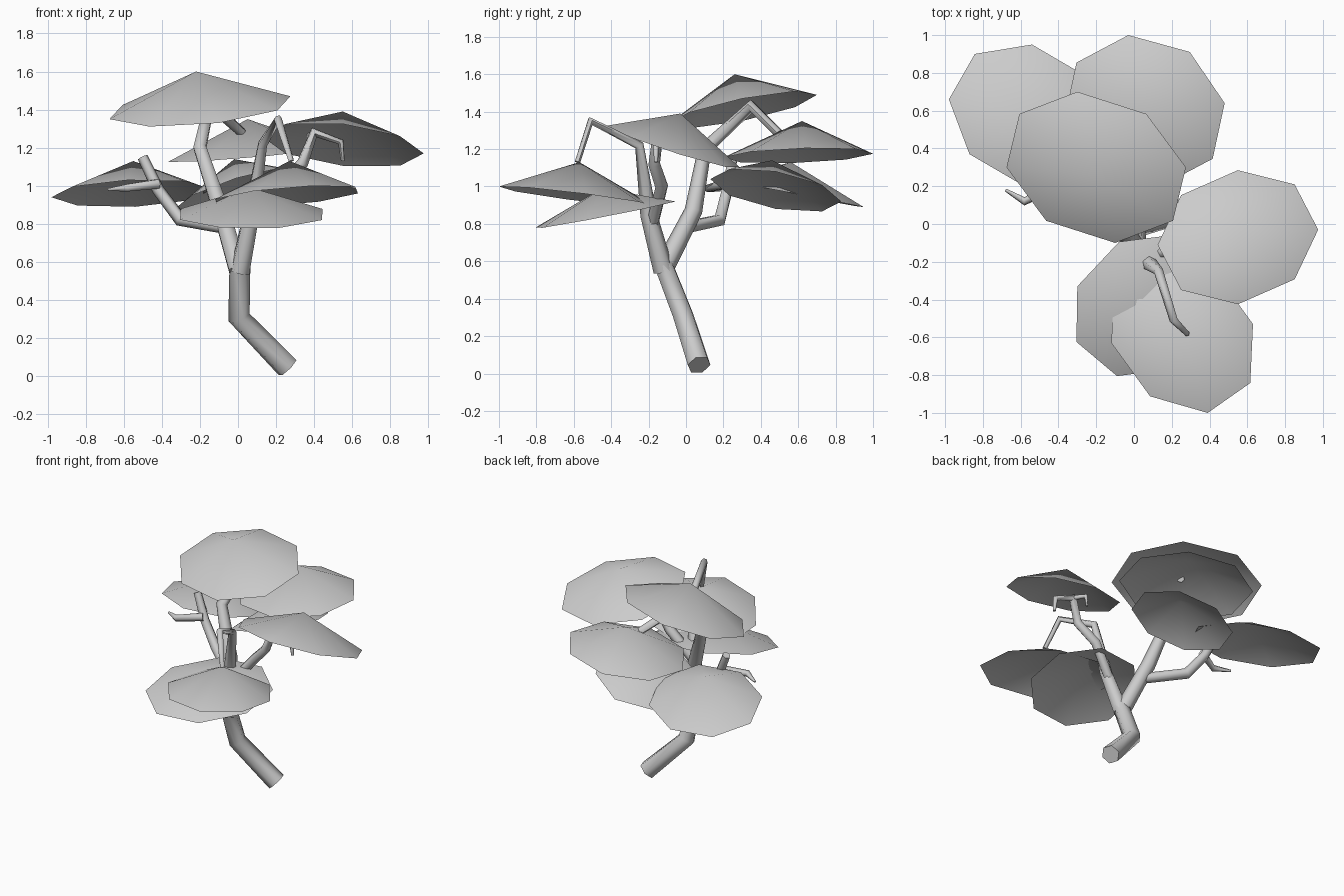
import bpy, bmesh, math
from mathutils import Vector

cube = bpy.data.objects.get("Cube")
if cube:
    bpy.data.objects.remove(cube, do_unlink=True)

# One pale grey for everything
grey = bpy.data.materials.new("pale_grey")
grey.use_nodes = True
grey.diffuse_color = (0.6, 0.6, 0.6, 1)
grey.node_tree.nodes["Principled BSDF"].inputs["Base Color"].default_value = (0.6, 0.6, 0.6, 1)


def finish(name, mesh):
    """Link a mesh, give it the material and smooth shading."""
    obj = bpy.data.objects.new(name, mesh)
    bpy.context.collection.objects.link(obj)
    mesh.materials.clear()
    mesh.materials.append(grey)
    for poly in mesh.polygons:
        poly.use_smooth = True
    return obj


def canopy(name, centre, u, v, apex, sides=8):
    """Shallow open umbrella: a tilted, stretched octagon fanned to an apex."""
    centre, u, v = Vector(centre), Vector(u), Vector(v)
    bm = bmesh.new()
    top = bm.verts.new(apex)
    rim = []
    for i in range(sides):
        a = math.tau * i / sides
        rim.append(bm.verts.new(centre + u * math.cos(a) + v * math.sin(a)))
    for i in range(sides):
        bm.faces.new((top, rim[i], rim[(i + 1) % sides]))
    mesh = bpy.data.meshes.new(name)
    bm.to_mesh(mesh)
    bm.free()
    finish(name, mesh)


def limb(name, points, radii):
    """Six-sided tapering tube through the points, closed at the ends."""
    curve = bpy.data.curves.new(name + "_path", "CURVE")
    curve.dimensions = "3D"
    curve.bevel_depth = 1
    curve.bevel_resolution = 1
    curve.use_fill_caps = True
    spline = curve.splines.new("POLY")
    spline.points.add(len(points) - 1)
    for p, co, r in zip(spline.points, points, radii):
        p.co = (*co, 1)
        p.radius = r
    temp = bpy.data.objects.new(name + "_path", curve)
    bpy.context.collection.objects.link(temp)
    bpy.context.view_layer.update()
    graph = bpy.context.evaluated_depsgraph_get()
    mesh = bpy.data.meshes.new_from_object(temp.evaluated_get(graph))
    bpy.data.objects.remove(temp, do_unlink=True)
    obj = finish(name, mesh)
    bpy.context.view_layer.objects.active = obj
    obj.select_set(True)
    bpy.ops.object.shade_smooth_by_angle(angle=math.radians(65))
    obj.select_set(False)


# Trunk and branches
limb("trunk",
     [(.26, .07, .046), (.005, -.015, .31), (.01, -.12, .58)],
     [.064, .06, .055])
limb("front_branch",
     [(.01, -.12, .55), (.07, -.2, .85), (.13, -.25, 1.22), (.21, -.51, 1.35), (.28, -.58, 1.13)],
     [.055, .045, .026, .022, .015])
limb("left_branch",
     [(.06, -.18, .8), (.22, -.13, 1), (.34, -.17, 1.12), (.4, -.15, 1.28), (.54, -.16, 1.23), (.55, -.16, 1.13)],
     [.035, .035, .032, .03, .018, .01])
limb("left_twig",
     [(.4, -.15, 1.28), (.37, -.05, 1.26), (.37, -.04, 1.18)],
     [.018, .015, .008])
limb("back_branch",
     [(0, -.12, .56), (-.09, .04, .87), (-.2, .1, 1.2), (-.15, .35, 1.43), (.02, .5, 1.28)],
     [.055, .048, .038, .034, .026])
limb("right_branch",
     [(-.07, -.01, .78), (-.3, .18, .82), (-.42, .22, .98), (-.5, .25, 1.15)],
     [.035, .036, .032, .028])
limb("right_twig",
     [(-.42, .2, 1.01), (-.58, .12, .99), (-.68, .18, .98)],
     [.028, .022, .008])

# Leaf canopies: centre, two rim axes, apex
canopy("top_canopy", (-.2, .3, 1.41), (.475, 0, .06), (-.1, .4, .08), (-.22, .26, 1.6))
canopy("right_canopy", (-.56, .575, .96), (.42, -.085, .02), (.02, .375, -.07), (-.55, .56, 1.13))
canopy("back_canopy", (.056, .6, 1.165), (.424, .04, .04), (-.086, .4, .01), (.05, .62, 1.35))
canopy("left_canopy", (.55, -.07, 1.215), (.425, .04, -.045), (0, .355, -.11), (.55, -.03, 1.39))
canopy("front_canopy", (.255, -.58, .945), (.375, .05, .015), (-.135, .42, -.055), (.27, -.57, 1.13))
canopy("low_front_canopy", (.07, -.43, .85), (.37, -.1, -.03), (.16, .375, .07), (.07, -.45, .99))
canopy("low_back_canopy", (-.01, .48, .98), (.32, 0, .1), (0, .35, -.06), (-.02, .46, 1.14))
